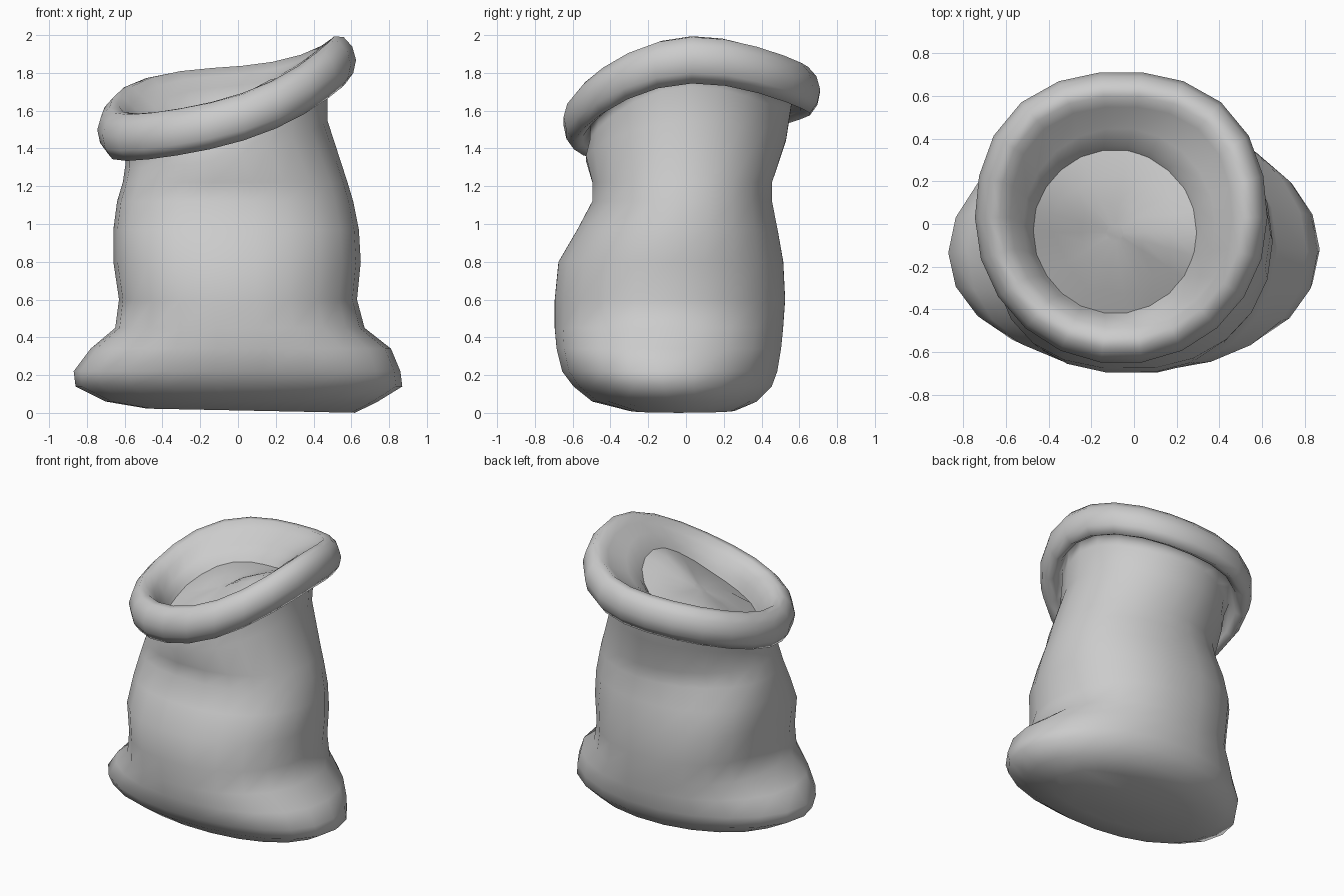
import bpy, bmesh, math, random

if "Cube" in bpy.data.objects:
    bpy.data.objects.remove(bpy.data.objects["Cube"], do_unlink=True)

random.seed(4)
SEG = 22
MOUTH_Z = 1.654

cloth = bpy.data.materials.new("grey cloth")
cloth.use_nodes = True
GREY = (0.6, 0.6, 0.6, 1)
cloth.diffuse_color = GREY
cloth.node_tree.nodes["Principled BSDF"].inputs["Base Color"].default_value = GREY


def signed_power(v, p):
    return math.copysign(abs(v) ** p, v)


def oval(z, left, right, front, back, left_front=1.0, left_back=1.0, sweep=0.0, tilt=0.0):
    """One level ring of the sack; lower powers make squarer left corners."""
    cx, cy = (left + right) / 2, (front + back) / 2
    rx, ry = (right - left) / 2, (back - front) / 2
    ring = []
    for i in range(SEG):
        a = math.tau * i / SEG
        c, s = math.cos(a), math.sin(a)
        power = 0.95 if c > 0 else (left_back if s > 0 else left_front)
        x = cx + rx * signed_power(c, power)
        y = cy + ry * signed_power(s, power) - sweep * c * c
        ring.append((x, y, z - tilt * x))
    return ring


def mouth_rise(a):
    """Height of the slanted, twisted mouth above its mean."""
    return (0.164 * math.cos(a) + 0.082 * math.sin(a) + 0.03 * math.cos(2 * a)
            - 0.031 * math.sin(2 * a) + 0.021 * math.cos(3 * a))


def mouth_ring(radius, dz, cx=-0.06, cy=0.03, slant=1.0, wobble=0.0, square=0.0):
    """One ring that follows the slant of the mouth, squarer at the back."""
    ring = []
    for i in range(SEG):
        a = math.tau * i / SEG
        r = radius + random.uniform(-wobble, wobble)
        if math.sin(a) > 0:
            r += square * math.sin(2 * a) ** 2
        z = MOUTH_Z + mouth_rise(a) * slant + dz
        ring.append((cx + r * math.cos(a), cy + r * math.sin(a), z))
    return ring


def loft(name, rings, cap_start=False, cap_end=False):
    """Skin a stack of rings into a smooth object."""
    bm = bmesh.new()
    loops = [[bm.verts.new(p) for p in ring] for ring in rings]
    for low, high in zip(loops, loops[1:]):
        for i in range(SEG):
            j = (i + 1) % SEG
            bm.faces.new((low[i], low[j], high[j], high[i]))
    if cap_start:
        bm.faces.new(loops[0][::-1])
    if cap_end:
        bm.faces.new(loops[-1])
    mesh = bpy.data.meshes.new(name)
    bm.to_mesh(mesh)
    bm.free()
    mesh.materials.append(cloth)
    for poly in mesh.polygons:
        poly.use_smooth = True
    obj = bpy.data.objects.new(name, mesh)
    bpy.context.collection.objects.link(obj)
    return obj


# Sack body: flat base, pulled-out bottom corners, bulging belly, narrow neck
body = [oval(*level) for level in (
    (0.013, -0.48, 0.62, -0.30, 0.26, 1.0, 1.0, 0.02, 0.02),
    (0.06, -0.70, 0.74, -0.50, 0.38, 1.0, 1.0, 0.03),
    (0.14, -0.86, 0.87, -0.60, 0.46, 1.0, 1.0, 0.05),
    (0.22, -0.87, 0.86, -0.66, 0.49, 1.0, 1.0, 0.05),
    (0.34, -0.78, 0.81, -0.69, 0.51, 0.95, 0.95, 0.04),
    (0.45, -0.65, 0.67, -0.70, 0.52, 0.85, 0.85, 0.02),
    (0.60, -0.63, 0.63, -0.70, 0.53, 0.8, 0.8),
    (0.80, -0.66, 0.65, -0.68, 0.52, 0.8, 0.8),
    (0.97, -0.66, 0.64, -0.58, 0.49, 0.8, 0.9),
    (1.12, -0.64, 0.61, -0.50, 0.46, 0.8, 1.05),
    (1.22, -0.61, 0.58, -0.50, 0.46, 0.85, 1.1),
)]

# Neck: gradually takes on the slant of the mouth
neck = [mouth_ring(0.535, -0.24, cy=0.0, slant=0.6),
        mouth_ring(0.535, -0.13, cy=0.02, slant=0.95)]

# Rolled rim: tucked inside, out under the roll, over the crest
rim = [mouth_ring(r, dz, square=0.03) for r, dz in (
    (0.54, -0.03), (0.58, -0.10), (0.63, -0.125), (0.67, -0.07),
    (0.685, 0.0), (0.665, 0.07), (0.62, 0.12), (0.57, 0.125), (0.52, 0.08))]

# Funnel inside the mouth, dropping off-centre to the filling
funnel = [mouth_ring(0.45, 0.02, -0.07, 0.0),
          mouth_ring(0.40, -0.04, -0.085, -0.03),
          mouth_ring(0.36, -0.12, -0.09, -0.04)]
loft("sack", body + neck + rim + funnel, cap_start=True)

# Filling: shallow uneven mound with a ragged edge
filling = [mouth_ring(r, dz, -0.09, -0.04, slant, wobble) for r, dz, slant, wobble in (
    (0.39, -0.075, 1.0, 0.012), (0.28, -0.05, 0.75, 0.02),
    (0.15, -0.04, 0.4, 0.02), (0.04, -0.04, 0.1, 0.0))]
loft("filling", filling, cap_end=True)
